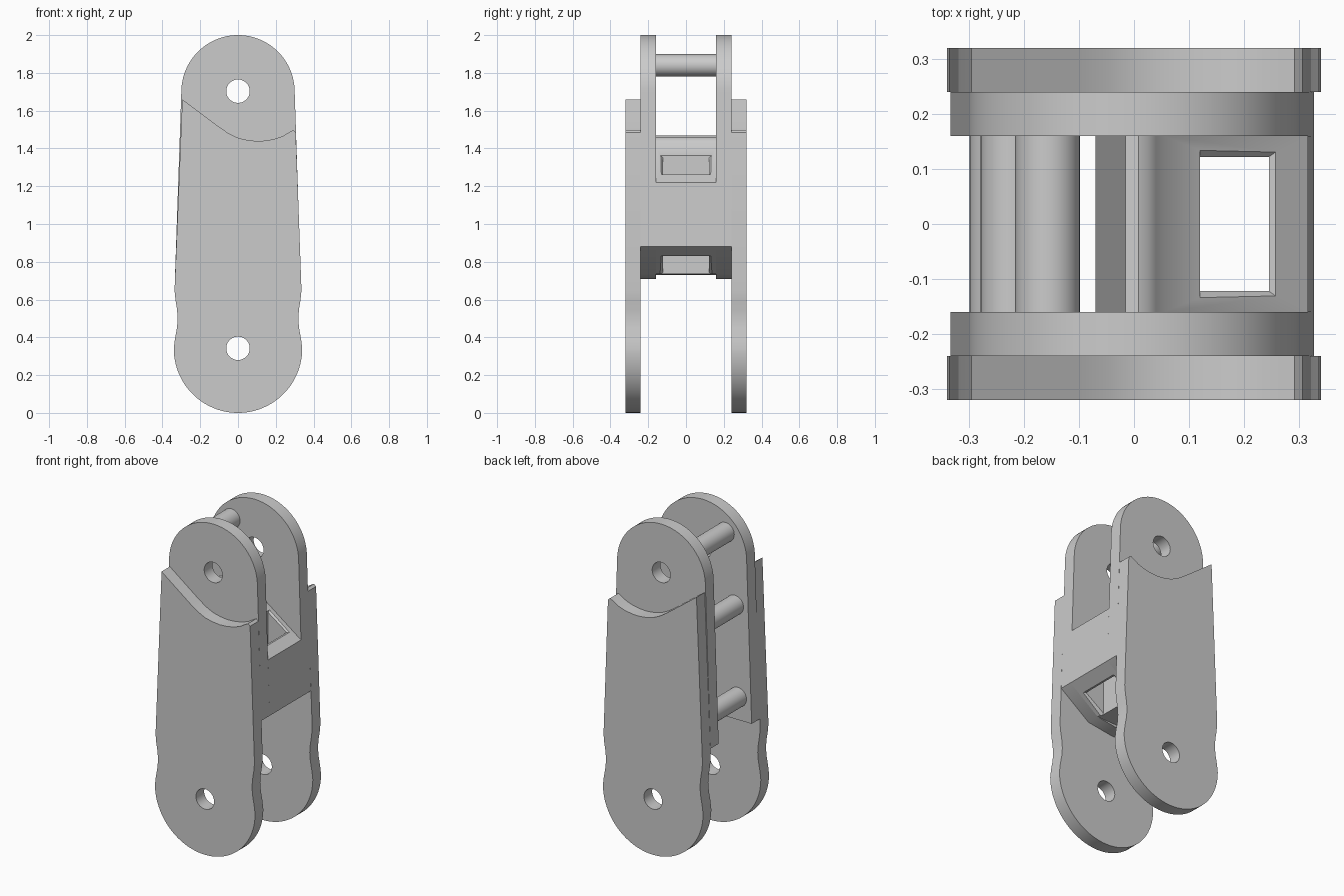
import bpy
import bmesh
from math import cos, sin, radians

cube = bpy.data.objects.get("Cube")
if cube:
    bpy.data.objects.remove(cube, do_unlink=True)

grey = bpy.data.materials.new("plain_grey")
grey.use_nodes = True
grey.diffuse_color = (0.6, 0.6, 0.6, 1)
grey.node_tree.nodes["Principled BSDF"].inputs["Base Color"].default_value = (0.6, 0.6, 0.6, 1)

HOLE_RADIUS = 0.062


def arc(cx, cz, radius, start, end, steps):
    """Points along an arc in the x-z plane, angles in degrees."""
    angles = [radians(start + (end - start) * i / steps) for i in range(steps + 1)]
    return [(cx + radius * cos(a), cz + radius * sin(a)) for a in angles]


def smooth(obj):
    bpy.ops.object.select_all(action="DESELECT")
    obj.select_set(True)
    bpy.context.view_layer.objects.active = obj
    bpy.ops.object.shade_smooth_by_angle(angle=radians(30))


def slab(name, outline, y_mid, thickness, hole=None):
    """Extrude an x-z outline along y, with an optional round hole."""
    curve = bpy.data.curves.new(name, "CURVE")
    curve.dimensions = "2D"
    curve.fill_mode = "BOTH"
    curve.extrude = thickness / 2
    loops = [outline]
    if hole:
        loops.append(arc(hole[0], hole[1], HOLE_RADIUS, 0, 348.75, 31))
    for loop in loops:
        spline = curve.splines.new("POLY")
        spline.points.add(len(loop) - 1)
        for point, (x, z) in zip(spline.points, loop):
            point.co = (x, z, 0, 1)
        spline.use_cyclic_u = True
    obj = bpy.data.objects.new(name, curve)
    bpy.context.collection.objects.link(obj)
    obj.rotation_euler.x = radians(90)
    obj.location.y = y_mid
    bpy.ops.object.select_all(action="DESELECT")
    obj.select_set(True)
    bpy.context.view_layer.objects.active = obj
    bpy.ops.object.convert(target="MESH")
    obj = bpy.context.view_layer.objects.active
    # Weld the caps to the rim
    bm = bmesh.new()
    bm.from_mesh(obj.data)
    bmesh.ops.remove_doubles(bm, verts=bm.verts, dist=0.0001)
    bmesh.ops.recalc_face_normals(bm, faces=bm.faces)
    bm.to_mesh(obj.data)
    bm.free()
    obj.data.materials.clear()
    obj.data.materials.append(grey)
    smooth(obj)
    return obj


# Outer plate: round foot, slight waist, tapered sides, swept top edge
waist = [(0.334, 0.39), (0.323, 0.45), (0.319, 0.5), (0.323, 0.55), (0.331, 0.6), (0.336, 0.65)]
top_edge = [(0.306, 1.485), (0.292, 1.497), (0.275, 1.488), (0.235, 1.464), (0.19, 1.449),
            (0.14, 1.441), (0.1, 1.439), (0.05, 1.444), (0, 1.456), (-0.05, 1.48),
            (-0.1, 1.514), (-0.295, 1.66)]
outer_outline = (arc(0, 0.34, 0.34, -180, 0, 48) + waist + top_edge
                 + [(-x, z) for x, z in reversed(waist)])

# Inner plate: round top lug, straight sides, bottom cut away on one side
inner_outline = arc(0, 1.7, 0.3, 0, 180, 48) + [
    (-0.334, 0.71), (-0.04, 0.71), (0.13, 0.735), (0.327, 0.88)]

for side, label in ((-1, "front"), (1, "back")):
    slab(label + "_outer_plate", outer_outline, side * 0.28, 0.08, (0, 0.342))
    slab(label + "_inner_plate", inner_outline, side * 0.2, 0.08, (0, 1.703))

# Web joining the two sides
web = slab("web", [(0.316, 1.22), (0.055, 1.41), (0.04, 1.437), (0.025, 1.453), (0.008, 1.46),
                   (-0.015, 1.455), (-0.07, 0.73), (0.13, 0.735), (0.327, 0.88)], 0, 0.32)

# Window through the web, flared at both mouths: (right x, half width, left z, right z)
rings = [(0.285, 0.15, 0.715, 0.828), (0.245, 0.122, 0.745, 0.83),
         (0.245, 0.122, 1.35, 1.262), (0.285, 0.15, 1.38, 1.264)]
bm = bmesh.new()
loops = []
for x, w, z_left, z_right in rings:
    corners = [(0.12, -w, z_left), (x, -w, z_right), (x, w, z_right), (0.12, w, z_left)]
    loops.append([bm.verts.new(c) for c in corners])
for low, high in zip(loops, loops[1:]):
    for i in range(4):
        j = (i + 1) % 4
        bm.faces.new((low[i], low[j], high[j], high[i]))
bm.faces.new(loops[0])
bm.faces.new(loops[-1])
bmesh.ops.recalc_face_normals(bm, faces=bm.faces)
cutter_mesh = bpy.data.meshes.new("window_cutter")
bm.to_mesh(cutter_mesh)
bm.free()
cutter = bpy.data.objects.new("window_cutter", cutter_mesh)
bpy.context.collection.objects.link(cutter)

# Apply the cut, then drop the cutter
cut = web.modifiers.new("window", "BOOLEAN")
cut.operation = "DIFFERENCE"
cut.solver = "EXACT"
cut.object = cutter
bpy.context.view_layer.objects.active = web
while web.modifiers[0] != cut:
    bpy.ops.object.modifier_move_up(modifier=cut.name)
bpy.ops.object.modifier_apply(modifier=cut.name)
bpy.data.objects.remove(cutter, do_unlink=True)

# Cross pins along the open side
for label, x, z in (("upper", -0.157, 1.84), ("middle", -0.22, 1.41), ("lower", -0.24, 0.85)):
    bpy.ops.mesh.primitive_cylinder_add(vertices=32, radius=0.059, depth=0.32,
                                        location=(x, 0, z), rotation=(radians(90), 0, 0))
    pin = bpy.context.object
    pin.name = label + "_pin"
    pin.data.materials.append(grey)
    smooth(pin)
